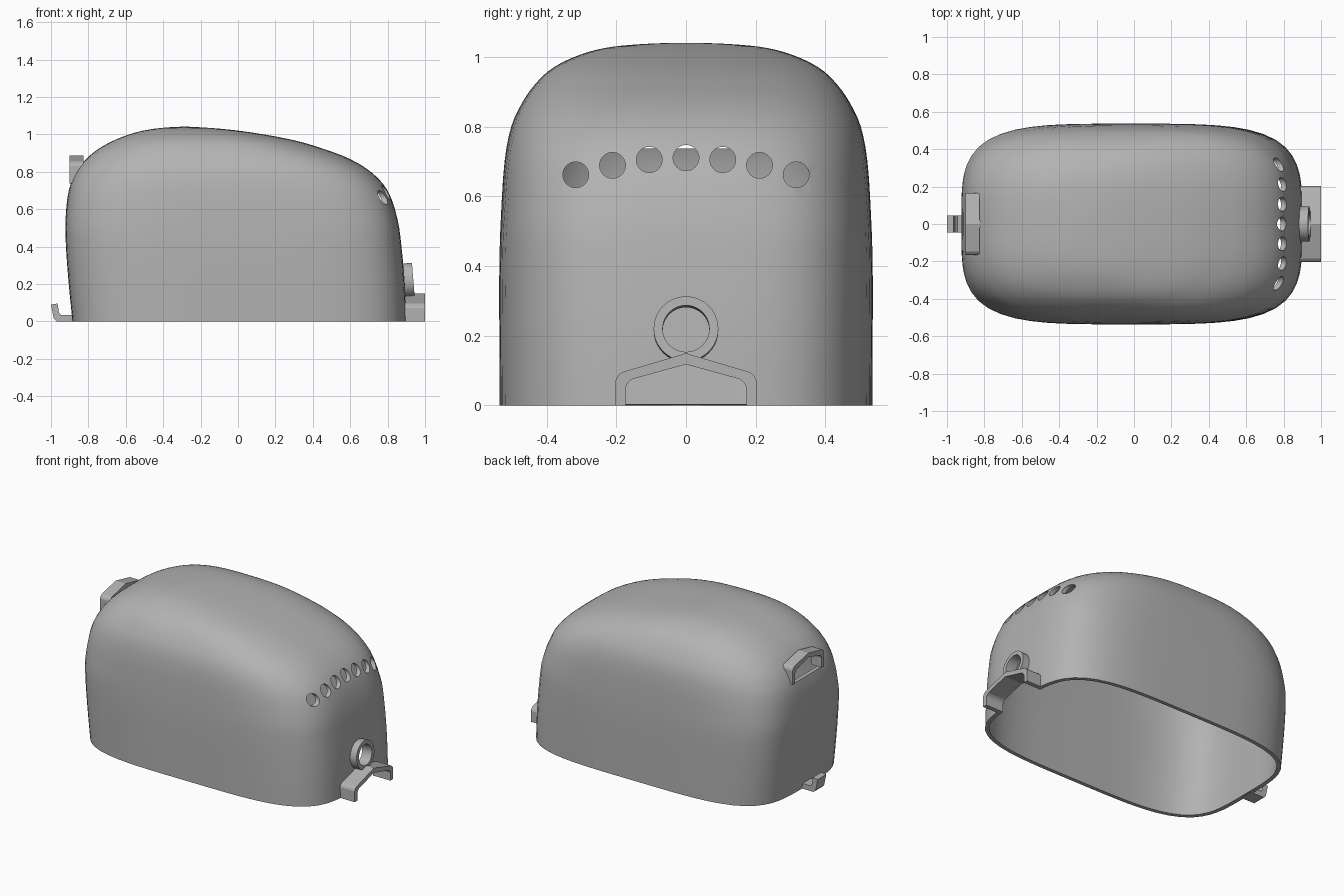
import bpy, bmesh, math
from mathutils import Vector, Matrix

if "Cube" in bpy.data.objects:
    bpy.data.objects.remove(bpy.data.objects["Cube"], do_unlink=True)

grey = bpy.data.materials.new("plain grey")
grey.use_nodes = True
grey.diffuse_color = (0.45, 0.45, 0.45, 1)
grey.node_tree.nodes["Principled BSDF"].inputs["Base Color"].default_value = grey.diffuse_color


def finish(name, bm):
    bmesh.ops.recalc_face_normals(bm, faces=bm.faces)
    mesh = bpy.data.meshes.new(name)
    bm.to_mesh(mesh)
    bm.free()
    mesh.materials.append(grey)
    obj = bpy.data.objects.new(name, mesh)
    bpy.context.collection.objects.link(obj)
    return obj


def select(obj):
    bpy.ops.object.select_all(action="DESELECT")
    obj.select_set(True)
    bpy.context.view_layer.objects.active = obj


def smooth(obj, angle=35):
    select(obj)
    bpy.ops.object.shade_smooth_by_angle(angle=math.radians(angle))


def apply_all(obj):
    select(obj)
    for mod in list(obj.modifiers):
        bpy.ops.object.modifier_apply(modifier=mod.name)


def prism(name, points, start, depth):
    """Extrude a closed outline of 3D points along a vector."""
    bm = bmesh.new()
    face = bm.faces.new([bm.verts.new(Vector(p) + Vector(start)) for p in points])
    new = bmesh.ops.extrude_face_region(bm, geom=[face])["geom"]
    bmesh.ops.translate(bm, vec=depth, verts=[v for v in new if isinstance(v, bmesh.types.BMVert)])
    return finish(name, bm)


def cylinder(name, radius, depth, centre, tilt=0):
    """Cylinder along x, leaning by tilt."""
    bm = bmesh.new()
    turn = Matrix.Translation(centre) @ Matrix.Rotation(math.pi / 2 + tilt, 4, "Y")
    bmesh.ops.create_cone(bm, cap_ends=True, segments=40, radius1=radius, radius2=radius,
                          depth=depth, matrix=turn)
    return finish(name, bm)


def cut(obj, cutter):
    cutter.hide_render = True
    mod = obj.modifiers.new("cut", "BOOLEAN")
    mod.operation = "DIFFERENCE"
    mod.solver = "EXACT"
    mod.object = cutter
    apply_all(obj)
    bpy.data.objects.remove(cutter, do_unlink=True)


def gable(half, base, eave, peak):
    """Gabled outline in the yz plane with softened eaves."""
    c = 0.018
    right = [(0, half, base), (0, half, eave - c), (0, half - c * 0.3, eave - c * 0.3),
             (0, half - c, eave + c * 0.3)]
    return right + [(0, 0, peak)] + [(x, -y, z) for x, y, z in reversed(right)]


# Domed housing: height, left end, right end, half width
levels = [
    (0, -.885, .90, .535), (.2, -.905, .892, .536), (.4, -.92, .874, .536),
    (.55, -.922, .852, .531), (.7, -.905, .80, .521), (.8, -.865, .71, .502),
    (.87, -.81, .595, .47), (.92, -.75, .465, .435), (.96, -.68, .335, .395),
    (.99, -.61, .195, .345), (1.015, -.53, .04, .28), (1.03, -.45, -.09, .21),
    (1.038, -.37, -.2, .12), (1.041, -.31, -.26, .04)]


def spline(pts, steps):
    """Smooth curve through every level."""
    rows = [Vector(p) for p in pts]
    out = []
    for i in range(len(rows) - 1):
        a, b, c, d = (rows[max(0, min(len(rows) - 1, i + k))] for k in (-1, 0, 1, 2))
        for s in range(steps):
            t = s / steps
            out.append(b + (c - a) * t / 2 + (a - b * 2.5 + c * 2 - d / 2) * t * t
                       + ((b - c) * 1.5 + (d - a) / 2) * t ** 3)
    return out + [rows[-1]]


bm = bmesh.new()
rings, sides = [], 80
for z, left, right, half in spline(levels, 3):
    n = 4 - 1.2 * max(0, z - 0.5) / 0.54
    ring = []
    for i in range(sides):
        a = math.tau * i / sides
        c, s = math.cos(a), math.sin(a)
        r = (abs(c) ** n + abs(s) ** n) ** (-1 / n)
        ring.append(bm.verts.new(((left + right) / 2 + r * c * (right - left) / 2, r * s * half, z)))
    rings.append(ring)
for low, high in zip(rings, rings[1:]):
    for i in range(sides):
        j = (i + 1) % sides
        bm.faces.new((low[i], low[j], high[j], high[i]))
bm.faces.new(rings[-1])
housing = finish("housing", bm)
wall = housing.modifiers.new("wall", "SOLIDIFY")
wall.thickness = 0.025
wall.offset = -1
apply_all(housing)

# Row of vent holes on the right end
for i in range(-3, 4):
    z = 0.711 - 0.0054 * i * i
    cut(housing, cylinder("hole_cutter", 0.037, 0.6, (0.8, i * 0.1055, z)))

# Openings behind the cable ring, the arch and the hood
lean = -0.08
ring_centre = (0.905, 0, 0.218)
cut(housing, cylinder("ring_cutter", 0.067, 0.3, ring_centre, lean))
cut(housing, prism("arch_cutter", gable(0.173, -0.05, 0.07, 0.118), (0.8, 0, 0), (0.4, 0, 0)))
cut(housing, prism("hood_cutter", gable(0.14, 0.738, 0.82, 0.86), (-1, 0, 0), (0.3, 0, 0)))
smooth(housing)

# Cable ring
ring = cylinder("cable_ring", 0.093, 0.065, ring_centre, lean)
cut(ring, cylinder("bore_cutter", 0.067, 0.3, ring_centre, lean))
smooth(ring)

# Gabled arch at the foot of the right end
outline = gable(0.202, 0, 0.09, 0.15) + gable(0.173, 0, 0.07, 0.118)[::-1]
prism("arch", outline, (0.875, 0, 0), (0.125, 0, 0))

# Gabled hood high on the left end
outline = gable(0.165, 0.738, 0.85, 0.888) + gable(0.14, 0.738, 0.82, 0.86)[::-1]
prism("hood", outline, (-0.9, 0, 0), (0.075, 0, 0))

# Upturned hook at the foot of the left end
hook = [(-.87, 0, 0), (-.97, 0, 0), (-.985, 0, .015), (-1, 0, .09), (-.965, 0, .096),
        (-.957, 0, .045), (-.945, 0, .035), (-.87, 0, .035)]
prism("hook", hook, (0, -0.045, 0), (0, 0.09, 0))
